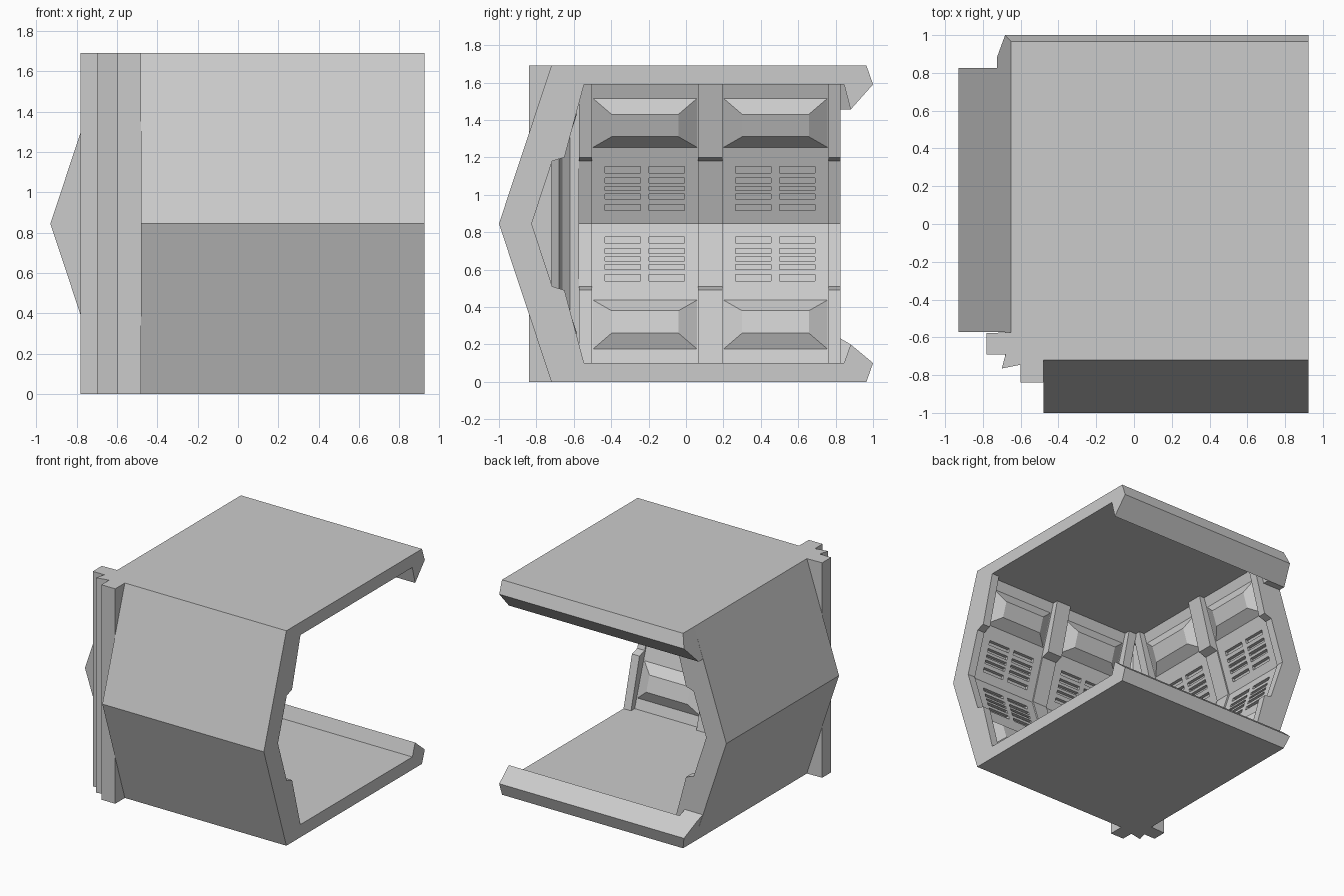
import bpy, bmesh

if "Cube" in bpy.data.objects:
    bpy.data.objects.remove(bpy.data.objects["Cube"])

H, MID, SL = 1.69, 0.845, 0.331


def front(u, d, z):       # local wall coords (along, inward, up) -> front wall
    return (-0.48 + u * 1.0036, -0.72 + d, z)


def left(u, d, z):        # same module turned onto the left wall
    return (-0.65 + d, -0.573 + u, z)


def flip(pts):
    return [(d, H - z) for d, z in pts]


def loft(bm, a, b):
    """Closed solid between two matching rings of points."""
    va = [bm.verts.new(p) for p in a]
    vb = [bm.verts.new(p) for p in b]
    n = len(va)
    bm.faces.new(va)
    bm.faces.new(vb[::-1])
    for i in range(n):
        j = (i + 1) % n
        bm.faces.new((va[i], vb[i], vb[j], va[j]))


def prism(bm, pts, u0, u1, place):
    loft(bm, [place(u0, d, z) for d, z in pts], [place(u1, d, z) for d, z in pts])


def finish(bm, name):
    bmesh.ops.recalc_face_normals(bm, faces=bm.faces)
    me = bpy.data.meshes.new(name)
    bm.to_mesh(me)
    bm.free()
    ob = bpy.data.objects.new(name, me)
    bpy.context.collection.objects.link(ob)
    return ob


def base(z):              # inner surface of the recessed wall panels
    return -0.117 + SL * abs(z - MID)


PANELS = [(0.07, 0.638), (0.768, 1.335)]
RIBS = [(0, 0.07), (0.638, 0.768), (1.335, 1.4)]
SLOTS = [(0.915, 0.947), (0.977, 1.003), (1.022, 1.043), (1.063, 1.09), (1.117, 1.15)]


def build_wall(name, place):
    # bent wall slab
    bm = bmesh.new()
    prism(bm, [(0, 0), (-0.28, MID), (0, H), (0.135, H), (base(1.59), 1.59),
               (base(MID), MID), (base(0.1), 0.1), (0.135, 0)], 0, 1.4, place)
    slab = finish(bm, name + "_wall")

    # vent slots
    bm = bmesh.new()
    for u0, _ in PANELS:
        for off in (0.07, 0.305):
            for z0, z1 in SLOTS:
                p = [(base(z0) - 0.025, z0), (base(z0) + 0.03, z0),
                     (base(z1) + 0.03, z1), (base(z1) - 0.025, z1)]
                for q in (p, flip(p)):
                    prism(bm, q, u0 + off, u0 + off + 0.19, place)
    cutter = finish(bm, name + "_vent_cutter")
    cutter.hide_render = True
    mod = slab.modifiers.new("vents", 'BOOLEAN')
    mod.operation = 'DIFFERENCE'
    mod.solver = 'EXACT'
    mod.object = cutter
    bpy.context.view_layer.objects.active = slab
    bpy.ops.object.modifier_apply(modifier=mod.name)
    bpy.data.objects.remove(cutter)

    # stepped vertical ribs
    bm = bmesh.new()
    half = [(-0.105, MID), (0.005, 1.18), (0.07, 1.2), (0.175, 1.59), (0.175, H)]
    rib = flip(half)[:0:-1] + half + [(0.01, H), (-0.24, MID), (0.01, 0)]
    for u0, u1 in RIBS:
        prism(bm, rib, u0, u1, place)
    finish(bm, name + "_ribs")

    # raised bevelled blocks
    bm = bmesh.new()
    for u0, u1 in PANELS:
        for up in (True, False):
            def ring(z0, z1, inset, h):
                return [place(u, base(z) + h, z if up else H - z)
                        for u, z in ((u0 + inset, z0), (u1 - inset, z0),
                                     (u1 - inset, z1), (u0 + inset, z1))]
            loft(bm, ring(1.25, 1.52, 0, -0.004), ring(1.31, 1.43, 0.105, 0.06))
    finish(bm, name + "_panel_blocks")


build_wall("front", front)
build_wall("left", left)


# floor and ceiling slabs with hooked rear lip, left end follows the wall slope
def slab(name, tip, top):
    prof = [(-0.72, 0), (0.965, 0), (1.0, 0.1), (0.88, tip), (0.845, 0.1), (-0.72, 0.1)]
    bm = bmesh.new()
    zz = lambda z: H - z if top else z
    loft(bm, [(-0.65 - 0.325 * z, y, zz(z)) for y, z in prof],
         [(0.925, y, zz(z)) for y, z in prof])
    finish(bm, name)
    # small gusset joining the lip to the wall end
    g = [(0.82, 0.05), (0.86, 0.05), (0.88, tip), (0.82, 0.235)]
    bm = bmesh.new()
    loft(bm, [(-0.65 - 0.325 * z, y, zz(z)) for y, z in g],
         [(-0.5 - 0.3 * z, y, zz(z)) for y, z in g])
    finish(bm, name + "_gusset")


slab("floor", 0.2, False)
slab("ceiling", 0.235, True)

# stepped corner pillar
bm = bmesh.new()
plan = [(-0.65, -0.573), (-0.78, -0.578), (-0.78, -0.69), (-0.68, -0.69), (-0.70, -0.765),
        (-0.60, -0.745), (-0.60, -0.84), (-0.48, -0.84), (-0.48, -0.72),
        (-0.54, -0.72), (-0.56, -0.68), (-0.62, -0.66), (-0.65, -0.62)]
loft(bm, [(x, y, 0) for x, y in plan], [(x, y, H) for x, y in plan])
finish(bm, "corner_pillar")
